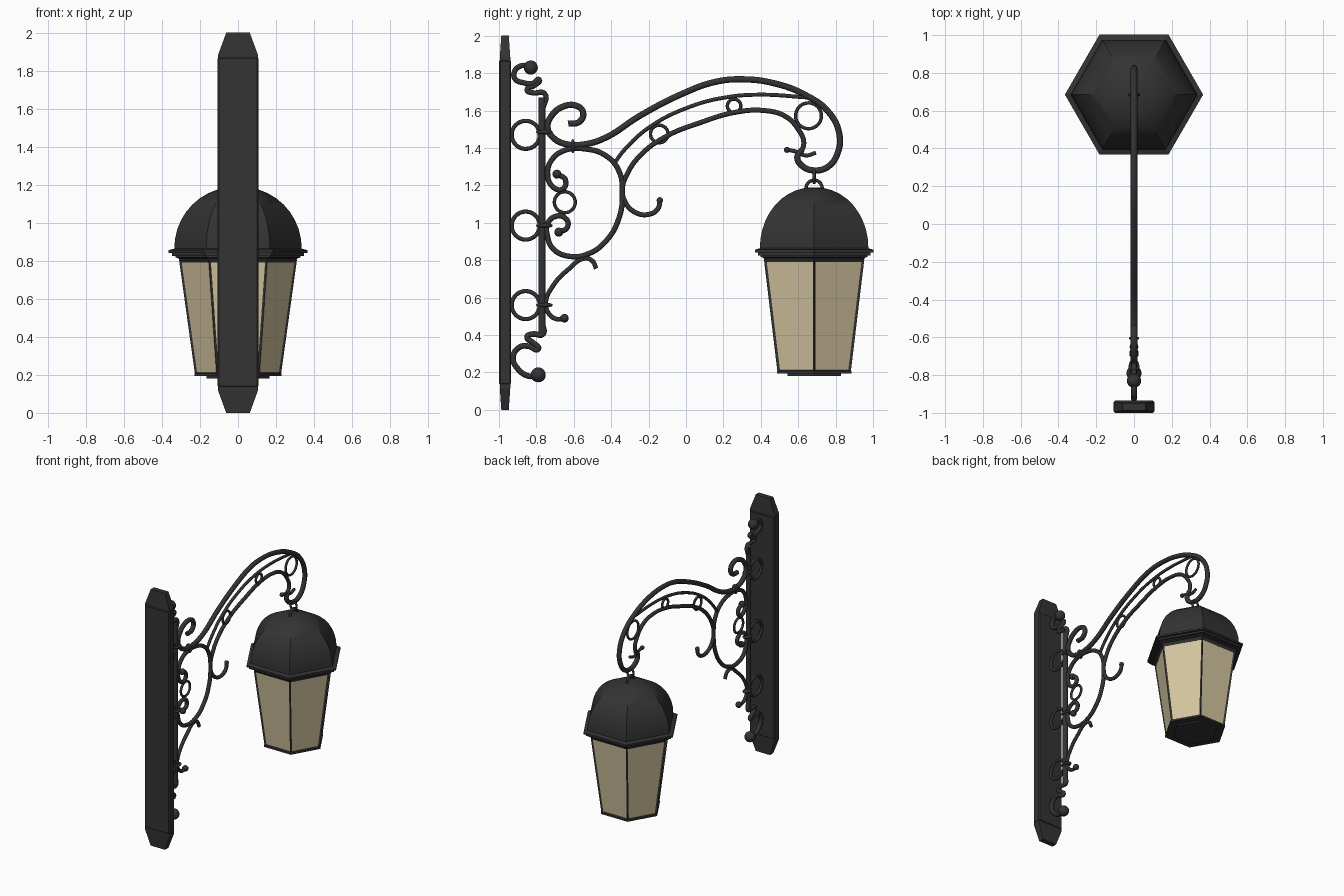
import bpy, bmesh, math
from mathutils import Matrix

if "Cube" in bpy.data.objects:
    bpy.data.objects.remove(bpy.data.objects["Cube"])

def material(name, rgb):
    m = bpy.data.materials.new(name)
    m.diffuse_color = (*rgb, 1)
    m.use_nodes = True
    m.node_tree.nodes["Principled BSDF"].inputs["Base Color"].default_value = m.diffuse_color
    return m

IRON = material("dark_iron", (0.033, 0.033, 0.034))
GLASS = material("cream_glass", (0.66, 0.56, 0.35))
LY = 0.685  # y of the lantern axis

def finish(name, bm, angle=None, mats=(IRON,)):
    bmesh.ops.recalc_face_normals(bm, faces=bm.faces)
    me = bpy.data.meshes.new(name)
    bm.to_mesh(me)
    bm.free()
    ob = bpy.data.objects.new(name, me)
    bpy.context.collection.objects.link(ob)
    for m in mats:
        me.materials.append(m)
    if angle:
        select(ob)
        bpy.ops.object.shade_smooth_by_angle(angle=math.radians(angle))
    return ob

def select(ob):
    bpy.ops.object.select_all(action='DESELECT')
    ob.select_set(True)
    bpy.context.view_layer.objects.active = ob

def loft(rings):
    """Capped skin through rings of equal point count."""
    bm = bmesh.new()
    vs = [[bm.verts.new(p) for p in r] for r in rings]
    n = len(vs[0])
    for a, b in zip(vs, vs[1:]):
        for i in range(n):
            j = (i + 1) % n
            bm.faces.new((a[i], a[j], b[j], b[i]))
    bm.faces.new(vs[0])
    bm.faces.new(vs[-1])
    return bm

def hexa(profile):
    """Six-sided turned form on the lantern axis from (radius, z)."""
    return loft([[(r * math.cos(i * math.pi / 3), LY + r * math.sin(i * math.pi / 3), z)
                  for i in range(6)] for r, z in profile])

def slab(rows):
    """Stacked rectangles (half x, half y, z) on the wall."""
    return loft([[(sx * hx, -0.9675 + sy * hy, z) for sx, sy in ((-1, -1), (1, -1), (1, 1), (-1, 1))]
                 for hx, hy, z in rows])

def rod(name, pts, r):
    """Round bar through (y, z) points given in hundredths."""
    cu = bpy.data.curves.new(name, 'CURVE')
    cu.dimensions = '3D'
    cu.bevel_depth, cu.bevel_resolution, cu.resolution_u = r, 3, 6
    cu.use_fill_caps = True
    sp = cu.splines.new('BEZIER')
    sp.bezier_points.add(len(pts) - 1)
    for bp, (y, z) in zip(sp.bezier_points, pts):
        bp.co = (0, y / 100, z / 100)
        bp.handle_left_type = bp.handle_right_type = 'AUTO'
    cu.materials.append(IRON)
    ob = bpy.data.objects.new(name, cu)
    bpy.context.collection.objects.link(ob)
    select(ob)
    bpy.ops.object.convert(target='MESH')
    bpy.ops.object.shade_smooth_by_angle(angle=math.radians(50))

def ring(name, y, z, R, r, axis='X', squash=1.0):
    rot = {'X': (0, math.pi / 2, 0), 'Y': (math.pi / 2, 0, 0), 'Z': (0, 0, 0)}[axis]
    bpy.ops.mesh.primitive_torus_add(major_radius=R, minor_radius=r, major_segments=32,
                                     minor_segments=8, location=(0, y, z), rotation=rot)
    ob = bpy.context.object
    ob.name = name
    ob.scale.x = squash
    ob.data.materials.append(IRON)
    bpy.ops.object.shade_smooth()

def ball(name, y, z, r, scale=(1, 1, 1)):
    bm = bmesh.new()
    bmesh.ops.create_uvsphere(bm, u_segments=16, v_segments=10, radius=r)
    bmesh.ops.transform(bm, matrix=Matrix.Translation((0, y, z)) @ Matrix.Diagonal((*scale, 1)), verts=bm.verts)
    finish(name, bm, 60)

# wall plate with tapered ends
body = slab([(0.108, 0.0325, 0.135), (0.108, 0.0325, 1.87)])
bmesh.ops.bevel(body, geom=body.edges[:], offset=0.007, segments=1, affect='EDGES')
finish("wall_plate", body)
finish("plate_top_end", slab([(0.104, 0.028, 1.85), (0.104, 0.028, 1.885), (0.062, 0.02, 2.0)]))
finish("plate_bottom_end", slab([(0.062, 0.02, 0.0), (0.104, 0.028, 0.115), (0.104, 0.028, 0.15)]))

# upright bar with curled ends
rod("upright_bar", [(-77, 41), (-77, 100), (-77, 167)], 0.019)
rod("upper_curl", [(-83, 183), (-88, 184), (-92, 180), (-91, 176.5), (-87.5, 175), (-82, 174.5), (-78.5, 176.5),
                   (-81, 173.5), (-85, 171), (-82, 169.5), (-75.5, 169), (-76.5, 161)], 0.015)
rod("lower_curl", [(-79, 18.5), (-84, 18), (-90, 22), (-92.5, 28), (-89, 33.5), (-84, 34), (-79, 32.5),
                   (-82, 36), (-85, 39), (-82, 40.5), (-76.5, 40.5), (-76.7, 46)], 0.016)
ball("upper_curl_ball", -0.83, 1.83, 0.038)
ball("lower_curl_ball", -0.79, 0.187, 0.04)

# rings and collars tying the bar to the plate
for z in (1.47, 0.985, 0.56):
    ring("plate_ring", -0.857, z, 0.075, 0.011)
for z in (1.485, 0.985, 0.56):
    ball("collar", -0.757, z, 0.045, (0.65, 1, 0.3))
ball("arm_collar", -0.605, 1.41, 0.038, (0.7, 0.3, 1))

# main arm and hook
rod("main_arm", [(-63, 153), (-57, 154), (-55, 159), (-58.5, 162.5), (-66, 162), (-72, 157), (-74, 151),
                 (-71, 145.5), (-64, 142), (-54, 142), (-43, 145.5), (-25, 157), (-3, 168.5), (15.5, 175.3),
                 (30.5, 176.7), (47.5, 174.5), (63.5, 168.5), (76, 159.5), (82, 147.5), (81, 137), (76, 130),
                 (68.5, 128), (62, 130.5), (59.5, 135), (62, 139)], 0.0175)
rod("hook_leaf", [(54.5, 139), (59, 138), (64, 136), (69.5, 137.5)], 0.011)
rod("lower_arch", [(-14, 112), (-15, 107.5), (-20, 104.5), (-27, 105.5), (-32.5, 111), (-34, 118), (-31.5, 126),
                   (-24.5, 136), (-11, 146), (7.5, 153.5), (26, 159), (42, 160), (53, 157), (60, 150),
                   (63, 142.5), (60.5, 136.5)], 0.014)
rod("middle_arch", [(-39, 131), (-32.5, 139.5), (-19, 151.5), (2, 162), (21, 167), (39.5, 168.5), (65, 167)], 0.011)

# large C scroll and its tail
rod("c_scroll", [(-69, 126), (-64.5, 123), (-66, 118), (-71, 119), (-74, 126), (-71.5, 134), (-64, 139),
                 (-54, 139.5), (-43, 136), (-36, 128), (-34, 115.5), (-36, 102), (-43, 90), (-52, 83.5),
                 (-62, 82), (-71, 86), (-74, 92.5), (-74, 99.5), (-69.5, 103.5), (-64, 102), (-63.5, 97.5),
                 (-68, 95)], 0.015)
rod("tail_scroll", [(-48, 75.5), (-50, 79.5), (-54, 81), (-63, 75), (-71, 66.5), (-75, 57), (-73, 51),
                    (-69, 48.5), (-65, 49)], 0.013)
for y, z, r in ((-0.69, 1.26, 0.024), (-0.68, 0.95, 0.024), (-0.65, 0.49, 0.023),
                (-0.14, 1.12, 0.017), (0.54, 1.39, 0.016)):
    ball("scroll_tip", y, z, r)
for y, z, r in ((-0.648, 1.11, 0.056), (-0.143, 1.475, 0.047), (0.257, 1.625, 0.036), (0.655, 1.572, 0.069)):
    ring("filler_ring", y, z, r, 0.009)

# hanging links
ring("hanging_link", LY, 1.25, 0.035, 0.009, 'Y', 0.75)
ring("dome_loop", LY, 1.185, 0.043, 0.009)

# lantern dome and stepped rim
finish("lantern_dome", hexa([(0.335, 0.855)] + [
    (0.335 * math.cos(a) ** 0.95, 0.865 + 0.325 * math.sin(a))
    for a in [math.radians(d) for d in (0, 9, 18, 27, 36, 45, 54, 63, 72, 80, 86)]]), 40)
finish("lantern_rim", hexa([(0.30, 0.79), (0.312, 0.812), (0.33, 0.818), (0.33, 0.826), (0.348, 0.826),
                            (0.348, 0.84), (0.366, 0.842), (0.366, 0.856), (0.335, 0.864)]))

# tapered lantern body with inset glass panes
bm = hexa([(0.226, 0.2), (0.31, 0.805)])
sides = [f for f in bm.faces if len(f.verts) == 4]
bm.normal_update()
bmesh.ops.recalc_face_normals(bm, faces=bm.faces)
bmesh.ops.inset_individual(bm, faces=sides, thickness=0.017, depth=-0.007)
for f in sides:
    f.material_index = 1
finish("lantern_body", bm, mats=(IRON, GLASS))

# lantern base
finish("lantern_base", hexa([(0.165, 0.182), (0.165, 0.193), (0.23, 0.193), (0.23, 0.207), (0.22, 0.212)]))
